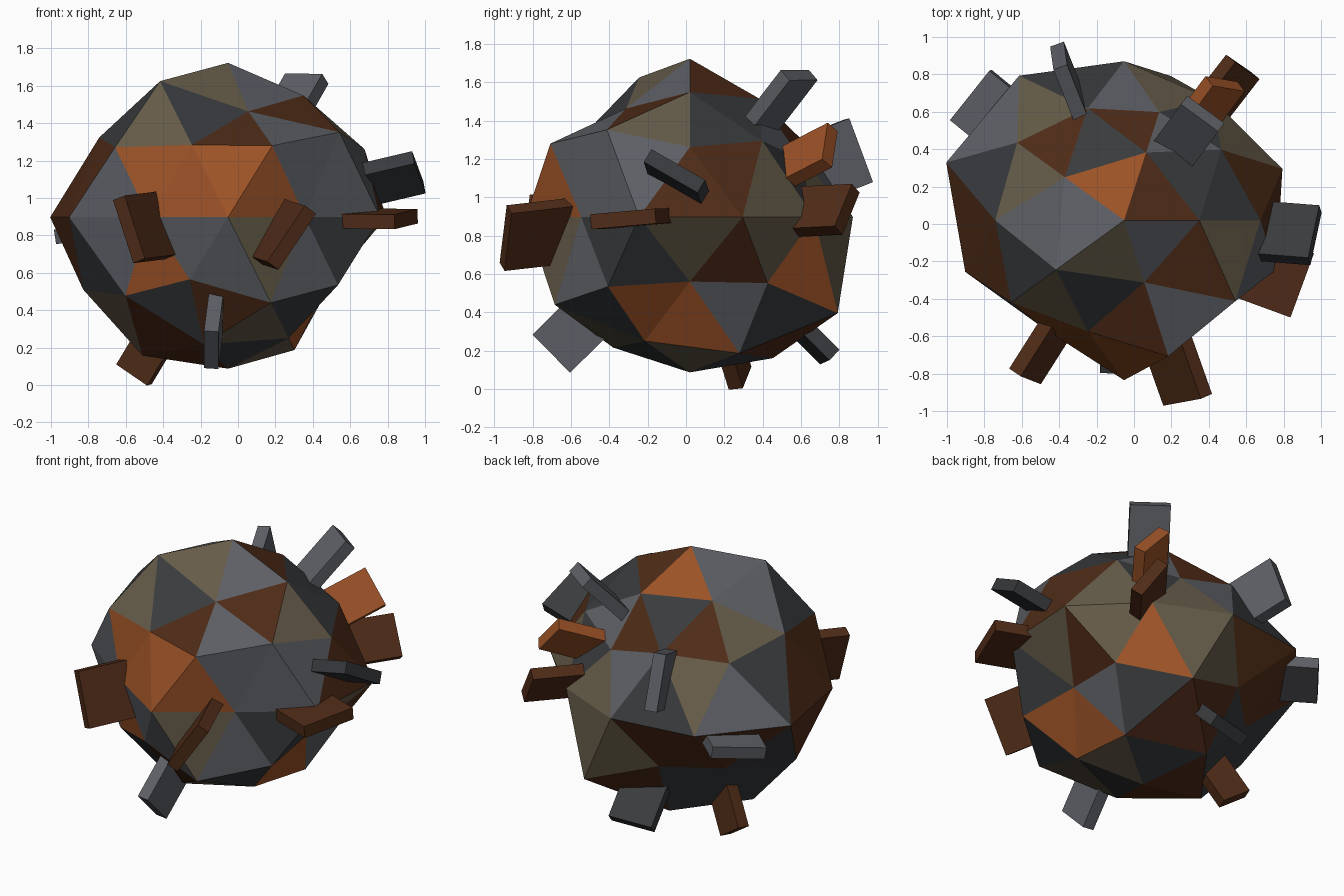
import bpy, bmesh, math
from mathutils import Vector, Matrix

if "Cube" in bpy.data.objects:
    bpy.data.objects.remove(bpy.data.objects["Cube"])

CENTRE = Vector((-0.053, 0.02, 0.897))

def material(name, rgb):
    m = bpy.data.materials.new(name)
    m.diffuse_color = (*rgb, 1)
    m.use_nodes = True
    m.node_tree.nodes["Principled BSDF"].inputs["Base Color"].default_value = m.diffuse_color
    return m

COLOURS = {
    "R": material("rust", (0.33, 0.085, 0.02)),
    "B": material("brown", (0.08, 0.025, 0.009)),
    "G": material("grey", (0.11, 0.115, 0.13)),
    "D": material("dark_grey", (0.04, 0.043, 0.047)),
    "T": material("olive", (0.13, 0.105, 0.065)),
}

def make_object(name, bm, mats):
    me = bpy.data.meshes.new(name)
    bm.to_mesh(me)
    bm.free()
    for m in mats:
        me.materials.append(m)
    ob = bpy.data.objects.new(name, me)
    bpy.context.collection.objects.link(ob)
    return ob

def ring_order(p):
    # top to bottom in bands, then round the z axis
    az = math.degrees(math.atan2(p.y, p.x)) if p.xy.length > 1e-3 else 0
    return (-round(p.z, 2), (az + 181) % 360)

# faceted boulder: icosphere with an uneven radius per vertex
RADII = [
    0.825,
    0.855, 0.665, 0.765, 0.725, 0.745,
    0.81, 0.735, 0.865, 0.755, 0.74,
    0.835, 0.855, 0.815, 0.68, 0.79,
    0.893, 0.72, 0.855, 0.70, 0.855, 0.89, 0.80, 0.85, 0.955, 1.0,
    0.866, 0.743, 0.812, 0.77, 0.76,
    0.798, 0.87, 0.64, 0.953, 0.73,
    0.87, 0.80, 0.76, 0.835, 0.865,
    0.81,
]
FACES = ("GTGBR" "GDBDD" "DTBGTDGBBT" "BRRGGBDGTD" "BRGTD" "GRBTG"
         "BGDTB" "GTTTB" "DRGGDBRTBD" "TDBDRGDBDD" "BTRBD" "BDTDB")

bm = bmesh.new()
bmesh.ops.create_icosphere(bm, subdivisions=2, radius=1)
keys = list(COLOURS)
faces = sorted(bm.faces, key=lambda f: ring_order(f.calc_center_median()))
for f, c in zip(faces, FACES):
    f.material_index = keys.index(c)
verts = sorted(bm.verts, key=lambda v: ring_order(v.co))
for v, r in zip(verts, RADII):
    v.co = CENTRE + v.co.normalized() * r
make_object("boulder", bm, COLOURS.values())

# slabs stuck radially into the boulder:
# outer end centre (from boulder centre), wide edge vector, colour
SLABS = [
    ((-0.53, -0.835, -0.065), (0.107, -0.044, -0.337), "B"),
    ((0.34, -0.96, -0.11), (0.20, 0.04, 0.30), "B"),
    ((0.952, -0.348, -0.01), (0.123, 0.337, 0.03), "B"),
    ((-0.09, -0.72, -0.71), (0.0, 0.197, -0.198), "G"),
    ((-0.503, 0.262, -0.84), (0.165, -0.045, -0.113), "B"),
    ((-0.82, 0.67, -0.08), (0.21, 0.265, 0.05), "G"),
    ((-0.35, 0.88, 0.345), (-0.02, 0.13, -0.33), "G"),
    ((0.42, 0.57, 0.74), (0.20, -0.145, 0.0), "G"),
    ((0.54, 0.73, 0.375), (0.17, -0.03, -0.19), "R"),
    ((0.635, 0.82, 0.04), (0.13, -0.09, -0.22), "B"),
    ((1.02, -0.08, 0.24), (0.06, 0.28, -0.16), "D"),
    ((-0.07, 0.73, -0.73), (-0.28, -0.06, -0.01), "D"),
]
THICK, LENGTH = 0.078, 0.5

for i, (p, w, c) in enumerate(SLABS):
    p, w = Vector(p), Vector(w)
    out = p.normalized()
    w -= out * w.dot(out)
    side = out.cross(w).normalized()
    axes = Matrix((w, side * THICK, out * LENGTH)).transposed()
    bm = bmesh.new()
    bmesh.ops.create_cube(bm, size=1)
    for v in bm.verts:
        v.co = CENTRE + p - out * LENGTH / 2 + axes @ v.co
    bmesh.ops.recalc_face_normals(bm, faces=bm.faces)
    make_object(f"slab_{i + 1}", bm, [COLOURS[c]])
